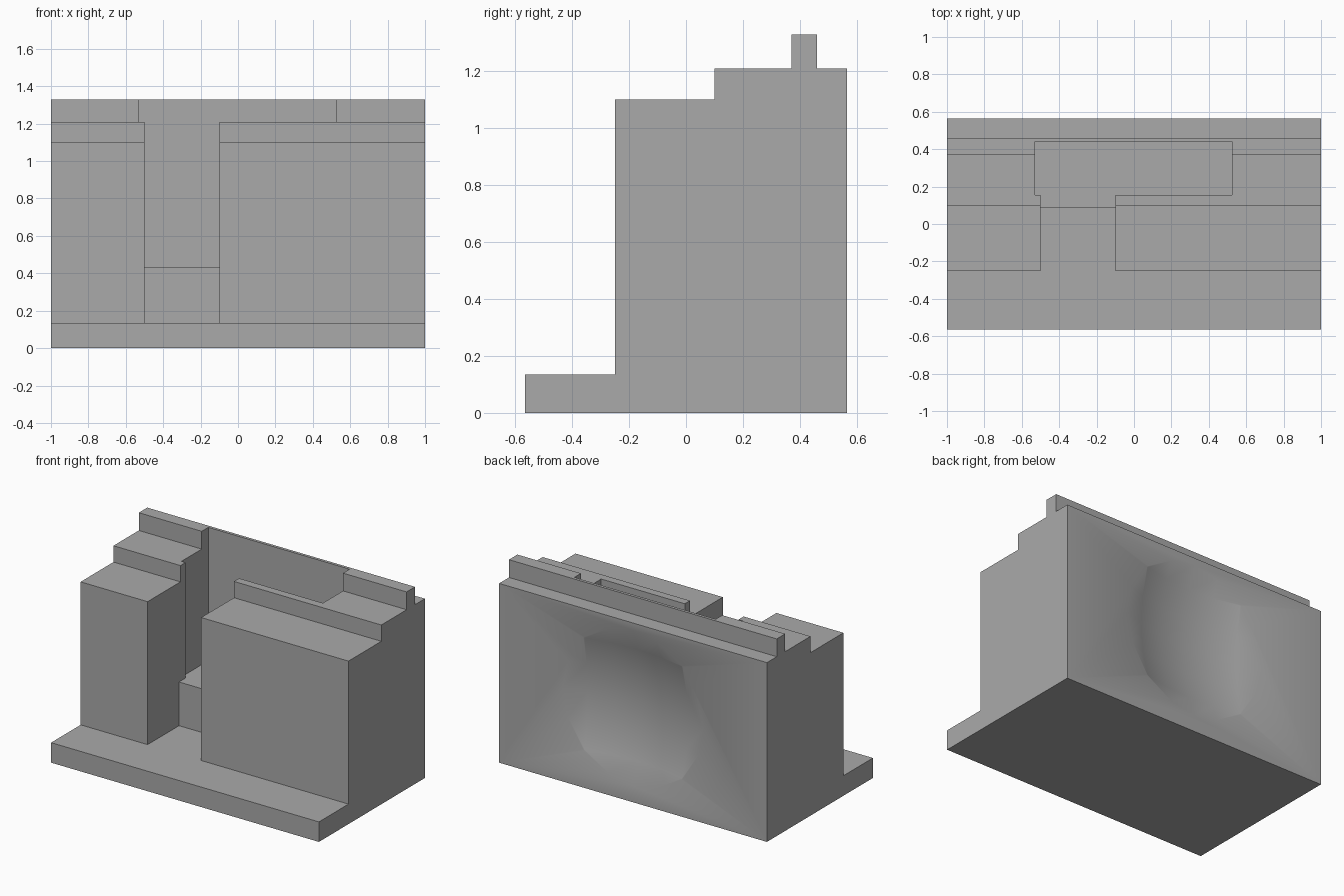
import bpy, bmesh, math
from mathutils import Matrix

cube = bpy.data.objects.get("Cube")
if cube:
    bpy.data.objects.remove(cube, do_unlink=True)

grey = bpy.data.materials.new("plain_grey")
grey.use_nodes = True
colour = (0.4, 0.4, 0.4, 1)
grey.diffuse_color = colour
grey.node_tree.nodes["Principled BSDF"].inputs["Base Color"].default_value = colour


def add_object(name, bm):
    bmesh.ops.recalc_face_normals(bm, faces=bm.faces)
    mesh = bpy.data.meshes.new(name)
    bm.to_mesh(mesh)
    bm.free()
    mesh.materials.append(grey)
    obj = bpy.data.objects.new(name, mesh)
    bpy.context.collection.objects.link(obj)
    return obj


def box(name, x, y, z):
    bm = bmesh.new()
    bmesh.ops.create_cube(bm, size=1)
    for v in bm.verts:
        for axis, (low, high) in enumerate((x, y, z)):
            v.co[axis] = low if v.co[axis] < 0 else high
    return add_object(name, bm)


# Stepped side profile (y, z), extruded across the full width
BACK, RIM = 0.565, 1.21
profile = [(-BACK, 0), (BACK, 0), (BACK, RIM), (0.46, RIM), (0.46, 1.33),
           (0.37, 1.33), (0.37, RIM), (0.1, RIM), (0.1, 1.1),
           (-0.25, 1.1), (-0.25, 0.135), (-BACK, 0.135)]
bm = bmesh.new()
side = bm.faces.new([bm.verts.new((-1, y, z)) for y, z in profile])
swept = bmesh.ops.extrude_face_region(bm, geom=[side])["geom"]
bmesh.ops.translate(bm, vec=(2, 0, 0),
                    verts=[v for v in swept if isinstance(v, bmesh.types.BMVert)])
block = add_object("stepped_block", bm)

# Front slot, its raised sill, and the wide pocket behind it
slot_x = (-0.5, -0.1)
cutters = [box("slot_cutter", slot_x, (-0.4, 0.085), (0.135, 1.5)),
           box("sill_cutter", slot_x, (-0.4, 0.2), (0.43, 1.5)),
           box("pocket_cutter", (-0.53, 0.525), (0.155, 0.44), (0.43, 1.5))]

# Shallow round dish in the back, cut by a large sphere
dish_radius, depth = 0.53, 0.1
sphere_radius = (dish_radius ** 2 + depth ** 2) / (2 * depth)
bm = bmesh.new()
bmesh.ops.create_uvsphere(bm, u_segments=48, v_segments=24, radius=sphere_radius)
bmesh.ops.translate(bm, verts=bm.verts,
                    vec=(0, BACK - depth + sphere_radius, 0.635))
cutters.append(add_object("dish_cutter", bm))

bpy.ops.object.select_all(action="DESELECT")
block.select_set(True)
bpy.context.view_layer.objects.active = block
for cutter in cutters:
    cut = block.modifiers.new(cutter.name, "BOOLEAN")
    cut.operation = "DIFFERENCE"
    cut.solver = "EXACT"
    cut.object = cutter
    bpy.ops.object.modifier_apply(modifier=cut.name)
    bpy.data.objects.remove(cutter, do_unlink=True)

bpy.ops.object.shade_smooth_by_angle(angle=math.radians(30))
